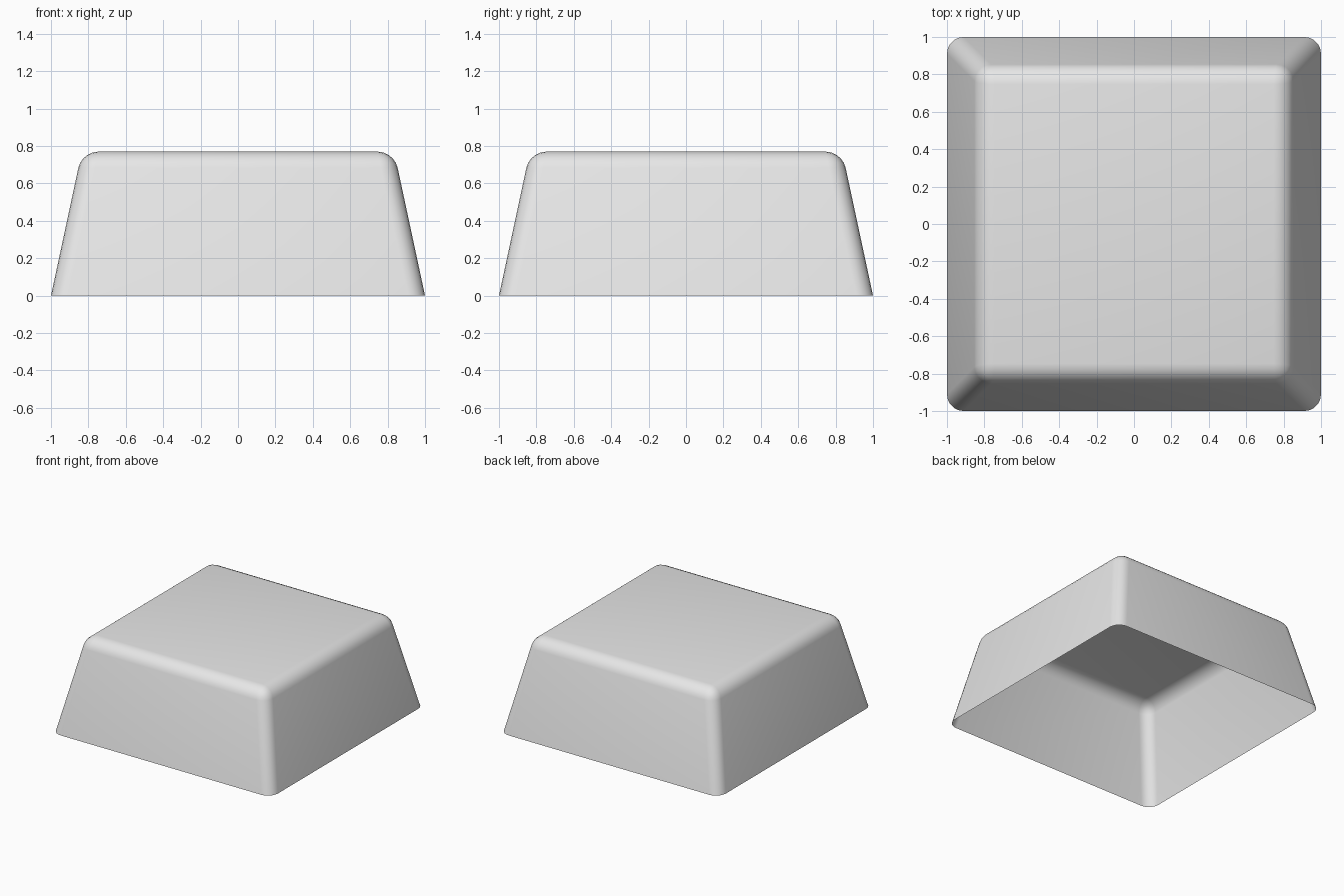
import bpy
import bmesh

# Remove the default cube
old = bpy.data.objects.get("Cube")
if old:
    bpy.data.objects.remove(old, do_unlink=True)

HEIGHT = 0.77
TOP_HALF = 0.835
ROUNDING = 0.088

# Plain grey material
grey = bpy.data.materials.new("light_grey")
grey.use_nodes = True
colour = (0.8, 0.8, 0.8, 1.0)
grey.diffuse_color = colour
grey.node_tree.nodes["Principled BSDF"].inputs["Base Color"].default_value = colour

# Tapered box standing on the ground
bm = bmesh.new()
bmesh.ops.create_cube(bm, size=2)
for v in bm.verts:
    if v.co.z > 0:
        v.co.x *= TOP_HALF
        v.co.y *= TOP_HALF
        v.co.z = HEIGHT
    else:
        v.co.z = 0

# Open underside
bottom = [f for f in bm.faces if all(v.co.z == 0 for v in f.verts)]
bmesh.ops.delete(bm, geom=bottom, context='FACES_ONLY')

# Rounded top rim and corners
edges = [e for e in bm.edges if not e.is_boundary]
bmesh.ops.bevel(bm, geom=edges, offset=ROUNDING, offset_type='OFFSET',
                segments=5, profile=0.5, affect='EDGES', clamp_overlap=True)
bmesh.ops.recalc_face_normals(bm, faces=bm.faces)
top = max(bm.faces, key=lambda f: f.calc_center_median().z)
if top.normal.z < 0:
    bmesh.ops.reverse_faces(bm, faces=bm.faces)

mesh = bpy.data.meshes.new("tapered_shell")
bm.to_mesh(mesh)
bm.free()
mesh.materials.append(grey)
shell = bpy.data.objects.new("tapered_shell", mesh)
bpy.context.collection.objects.link(shell)

# Smooth shading
bpy.ops.object.select_all(action='DESELECT')
shell.select_set(True)
bpy.context.view_layer.objects.active = shell
bpy.ops.object.shade_smooth()
